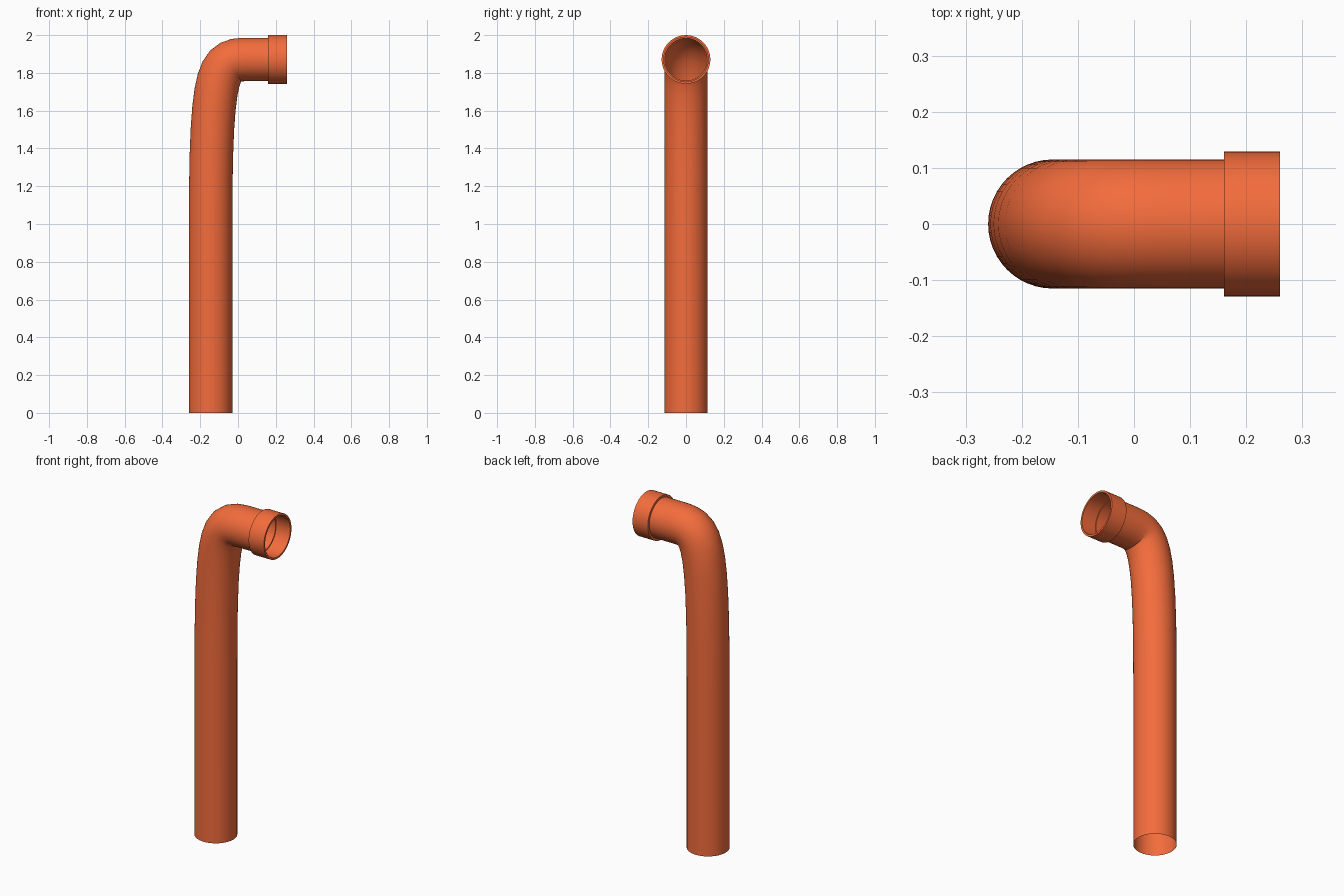
import bpy, bmesh, math
from mathutils import Vector
from mathutils.geometry import interpolate_bezier

if "Cube" in bpy.data.objects:
    bpy.data.objects.remove(bpy.data.objects["Cube"])

R, SOCKET_R, AXIS_X, TOP_Z = 0.115, 0.129, -0.145, 1.871

mat = bpy.data.materials.new("orange_plastic")
mat.diffuse_color = (0.9, 0.15, 0.045, 1)
mat.use_nodes = True
mat.node_tree.nodes["Principled BSDF"].inputs["Base Color"].default_value = mat.diffuse_color


def sweep_rings(name, rings, closed=False):
    """Skin a list of equal-sized vertex rings into a smooth shell."""
    bm = bmesh.new()
    rows = [[bm.verts.new(p) for p in ring] for ring in rings]
    pairs = list(zip(rows, rows[1:]))
    if closed:
        pairs.append((rows[-1], rows[0]))
    for a, b in pairs:
        n = len(a)
        for i in range(n):
            j = (i + 1) % n
            bm.faces.new((a[i], a[j], b[j], b[i]))
    bmesh.ops.recalc_face_normals(bm, faces=bm.faces)
    mesh = bpy.data.meshes.new(name)
    bm.to_mesh(mesh)
    bm.free()
    mesh.materials.append(mat)
    obj = bpy.data.objects.new(name, mesh)
    bpy.context.collection.objects.link(obj)
    bpy.ops.object.select_all(action='DESELECT')
    obj.select_set(True)
    bpy.context.view_layer.objects.active = obj
    bpy.ops.object.shade_smooth_by_angle(angle=math.radians(35))
    return obj


def ring(centre, tangent, radius, n=48):
    """Circle around a point of the path, which lies in the XZ plane."""
    side = Vector((0, 1, 0))
    up = tangent.cross(side).normalized()
    return [centre + radius * (math.cos(a) * side + math.sin(a) * up)
            for a in (2 * math.pi * i / n for i in range(n))]


# Pipe: open straight riser, long easing bend, short horizontal end
bend = interpolate_bezier(Vector((AXIS_X, 0, 1.0)), Vector((AXIS_X, 0, TOP_Z)),
                          Vector((-0.1, 0, TOP_Z)), Vector((0.06, 0, TOP_Z)), 13)
path = [Vector((AXIS_X, 0, 0))] + list(bend) + [Vector((0.165, 0, TOP_Z))]
rings = []
for i, p in enumerate(path):
    before = (p - path[i - 1]).normalized() if i else Vector((0, 0, 1))
    after = (path[i + 1] - p).normalized() if i + 1 < len(path) else Vector((1, 0, 0))
    rings.append(ring(p, before + after, R))
sweep_rings("pipe", rings)

# Socket: hollow collar around the horizontal end
X = Vector((1, 0, 0))
profile = [(0.16, R - 0.003), (0.16, SOCKET_R), (0.26, SOCKET_R),
           (0.26, 0.118), (0.168, 0.118), (0.168, R - 0.003)]
sweep_rings("socket", [ring(Vector((x, 0, TOP_Z)), X, r) for x, r in profile], closed=True)
